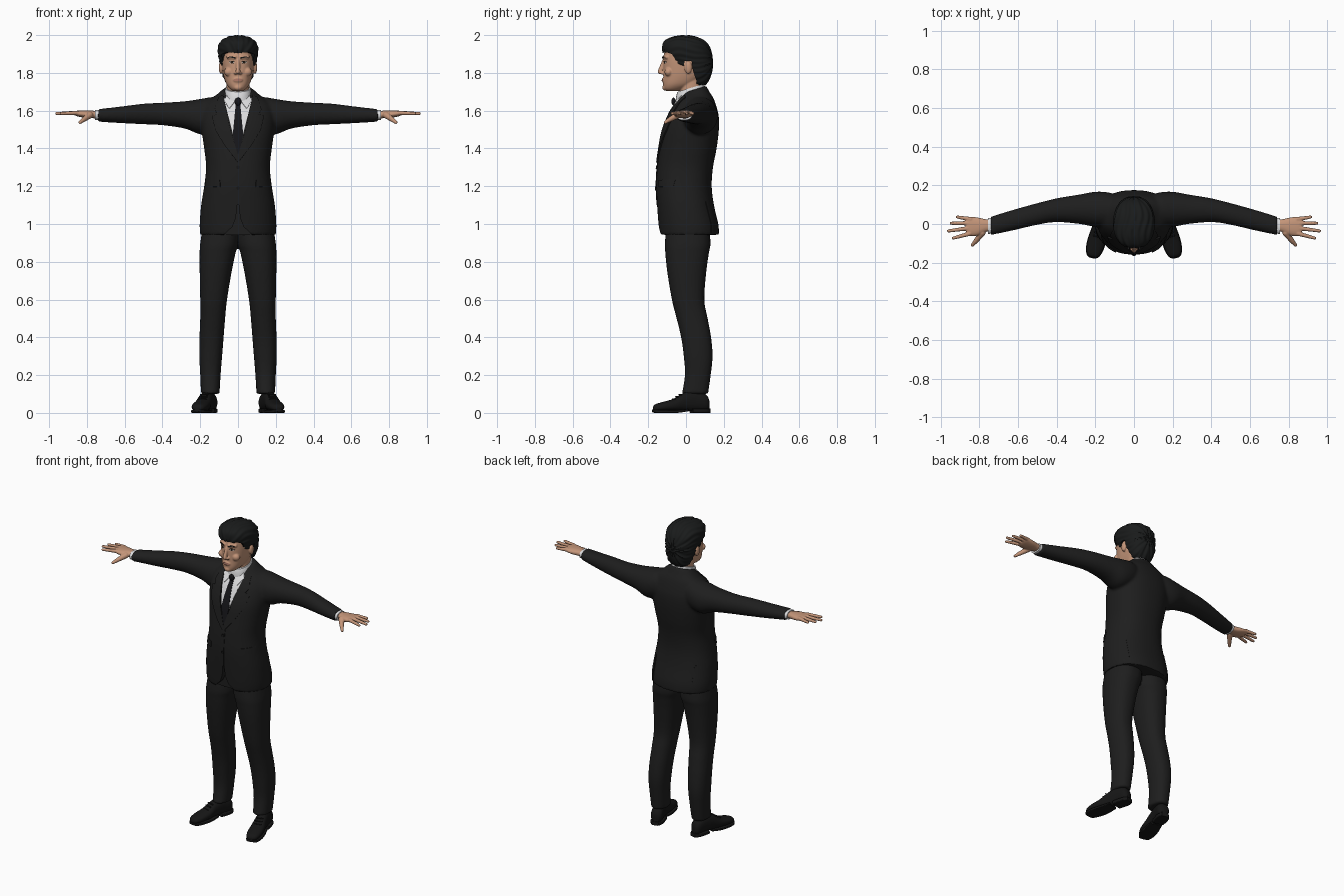
import bpy, bmesh
from math import tau, sin, cos, atan2, copysign, radians
from mathutils import Vector, Matrix
from mathutils.bvhtree import BVHTree

if "Cube" in bpy.data.objects:
    bpy.data.objects.remove(bpy.data.objects["Cube"])


def material(name, *rgb):
    mat = bpy.data.materials.new(name)
    mat.use_nodes = True
    mat.diffuse_color = (*rgb, 1)
    shader = next(n for n in mat.node_tree.nodes if n.type == "BSDF_PRINCIPLED")
    shader.inputs["Base Color"].default_value = (*rgb, 1)
    shader.inputs["Roughness"].default_value = 0.8
    return mat


SUIT = material("suit black", .013, .013, .013)
HAIR = material("hair black", .010, .011, .011)
SHOE = material("shoe black", .008, .008, .008)
TIE = material("tie black", .008, .008, .010)
SHIRT = material("shirt white", .72, .72, .73)
SKIN = material("skin", .55, .30, .19)
LIPS = material("lip", .40, .18, .13)
EYE = material("eye white", .5, .45, .4)
IRIS = material("iris brown", .02, .012, .008)


def spline(rows, steps):
    """Catmull-Rom through rows of numbers."""
    out = []
    for i in range(len(rows) - 1):
        a, b, c, d = (rows[max(0, min(len(rows) - 1, i + k))] for k in (-1, 0, 1, 2))
        for s in range(steps):
            t = s / steps
            out.append([q + t * (r - p) / 2 + t * t * (p - 2.5 * q + 2 * r - s_ / 2)
                        + t ** 3 * (1.5 * (q - r) + (s_ - p) / 2)
                        for p, q, r, s_ in zip(a, b, c, d)])
    return out + [list(rows[-1])]


def loft(bm, rows, axis="z", n=32, power=2.3, steps=4, side=1, matrix=None):
    """Skin rings given as (position, min a, max a, min b, max b)."""
    loops = []
    for t, a0, a1, b0, b1 in spline(rows, steps):
        loop = []
        for i in range(n):
            c, s = cos(tau * i / n), sin(tau * i / n)
            a = (a0 + a1) / 2 + (a1 - a0) / 2 * copysign(abs(c) ** (2 / power), c)
            b = (b0 + b1) / 2 + (b1 - b0) / 2 * copysign(abs(s) ** (2 / power), s)
            p = Vector({"z": (a, b, t), "x": (t, a, b), "y": (a, t, b)}[axis])
            p = matrix @ p if matrix else p
            loop.append(bm.verts.new((p.x * side, p.y, p.z)))
        loops.append(loop)
    for lo, hi in zip(loops, loops[1:]):
        for i in range(n):
            bm.faces.new((lo[i], lo[i - 1], hi[i - 1], hi[i]))
    bm.faces.new(loops[0])
    bm.faces.new(loops[-1])


def sym(rows):
    return [(z, -w, w, front, back) for z, w, front, back in rows]


def ball(bm, p, size):
    m = Matrix.Translation(p) @ Matrix.Diagonal((*size, 1))
    bmesh.ops.create_icosphere(bm, subdivisions=3, radius=1, matrix=m)


def capsule(bm, p, q, r0, r1):
    p, q = Vector(p), Vector(q)
    m = Matrix.Translation((p + q) / 2) @ (q - p).to_track_quat("Z", "Y").to_matrix().to_4x4()
    bmesh.ops.create_cone(bm, cap_ends=True, segments=16, radius1=r0, radius2=r1,
                          depth=(q - p).length, matrix=m)
    ball(bm, p, (r0,) * 3)
    ball(bm, q, (r1,) * 3)


def finish(name, bm, mat, voxel=0, relax=0, cutter=None, thick=0):
    """Make the object and settle its modifiers into the mesh."""
    if not thick:
        bmesh.ops.recalc_face_normals(bm, faces=bm.faces)
    mesh = bpy.data.meshes.new(name)
    bm.to_mesh(mesh)
    bm.free()
    obj = bpy.data.objects.new(name, mesh)
    bpy.context.collection.objects.link(obj)
    if voxel:
        obj.modifiers.new("blend", "REMESH").voxel_size = voxel
    if relax:
        mod = obj.modifiers.new("relax", "SMOOTH")
        mod.factor, mod.iterations = .5, relax
    if cutter:
        mod = obj.modifiers.new("cut", "BOOLEAN")
        mod.object, mod.operation = cutter, "DIFFERENCE"
    if thick:
        mod = obj.modifiers.new("thickness", "SOLIDIFY")
        mod.thickness, mod.offset = thick, -1
    bpy.context.view_layer.update()
    graph = bpy.context.evaluated_depsgraph_get()
    baked = bpy.data.meshes.new_from_object(obj.evaluated_get(graph))
    obj.modifiers.clear()
    obj.data = baked
    baked.materials.clear()
    baked.materials.append(mat)
    for face in baked.polygons:
        face.use_smooth, face.material_index = True, 0
    baked.set_sharp_from_angle(angle=radians(42))
    if cutter:
        bpy.data.objects.remove(cutter)
    return obj


def prism(outline, place, lo, hi):
    """Closed extrusion used as a cutter."""
    bm = bmesh.new()
    ends = [[bm.verts.new(place(u, v, w)) for u, v in outline] for w in (lo, hi)]
    for i in range(len(outline)):
        bm.faces.new((ends[0][i], ends[0][i - 1], ends[1][i - 1], ends[1][i]))
    bm.faces.new(ends[0])
    bm.faces.new(ends[1])
    obj = finish("cutter", bm, SUIT)
    obj.hide_render = True
    return obj


def surface(obj):
    bm = bmesh.new()
    bm.from_mesh(obj.data)
    return BVHTree.FromBMesh(bm)


def plate(name, outline, tree, mat, lift, cell=.015, facing=-1):
    """Thin piece with an (x, z) outline, laid on a surface from front or back."""
    bm = bmesh.new()
    face = bm.faces.new([bm.verts.new((x, 0, z)) for x, z in outline])
    face.normal_update()
    if face.normal.y * facing < 0:
        face.normal_flip()
    for k in (0, 2):
        values = [p[k // 2] for p in outline]
        at = min(values) + cell
        while at < max(values):
            axis = Vector((k == 0, 0, k == 2))
            bmesh.ops.bisect_plane(bm, geom=bm.verts[:] + bm.edges[:] + bm.faces[:],
                                   plane_co=axis * at, plane_no=axis)
            at += cell
    for v in bm.verts:
        hit = tree.ray_cast(Vector((v.co.x, facing, v.co.z)), Vector((0, -facing, 0)))[0]
        if hit is None:
            hit = tree.find_nearest(Vector((v.co.x, .1 * facing, v.co.z)))[0]
        v.co.y = hit.y + facing * lift
    return finish(name, bm, mat, thick=min(lift + .002, .0095))


def oval(x, z, rx, rz, n=20):
    return [(x + rx * cos(tau * i / n), z + rz * sin(tau * i / n)) for i in range(n)]


def flip(outline, side):
    return [(x * side, z) for x, z in outline]


SIDES = (("left", 1), ("right", -1))

# Jacket: torso and sleeves blended, with rounded front corners at the hem
bm = bmesh.new()
loft(bm, sym([(.943, .2, -.14, .175), (1, .203, -.146, .171), (1.1, .195, -.153, .148),
              (1.2, .179, -.158, .136), (1.3, .169, -.153, .143), (1.4, .179, -.14, .162),
              (1.5, .193, -.122, .174), (1.58, .194, -.09, .172), (1.64, .168, -.06, .15),
              (1.675, .115, -.038, .125), (1.705, .078, -.02, .106)]), n=48)
for v in bm.verts:
    v.co.z += .3 * (v.co.y - .02) * max(0, min(1, (v.co.z - 1.6) / .1))
for _, s in SIDES:
    loft(bm, [(.06, .02, .14, 1.52, 1.66), (.13, -.01, .163, 1.49, 1.672),
              (.2, -.015, .167, 1.475, 1.662), (.28, 0, .153, 1.505, 1.65),
              (.4, .01, .133, 1.523, 1.642), (.5, -.004, .108, 1.528, 1.637),
              (.62, -.032, .075, 1.534, 1.622), (.742, -.058, .038, 1.542, 1.608)],
         axis="x", power=2.1, side=s)
hem = [(.004, 1.1), (.012, 1.03), (.03, .985), (.06, .957), (.1, .92)]
hem_cutter = prism(hem + flip(hem[::-1], -1), lambda x, z, y: (x, y, z), -.3, -.112)
jacket = finish("jacket", bm, SUIT, voxel=.009, relax=4, cutter=hem_cutter)
cloth = surface(jacket)

# Trousers
bm = bmesh.new()
for _, s in SIDES:
    loft(bm, [(1.02, -.01, .18, -.1, .12), (.9, -.003, .2, -.112, .13), (.85, .012, .203, -.11, .122),
              (.75, .033, .203, -.1, .108), (.6, .058, .2, -.075, .097), (.5, .068, .2, -.05, .115),
              (.4, .076, .204, -.026, .133), (.3, .084, .205, -.012, .141), (.2, .092, .2, -.006, .131),
              (.1, .098, .196, -.022, .117)], side=s)
finish("trousers", bm, SUIT, voxel=.009, relax=3)

# Shoes, toes turned outward
for label, s in SIDES:
    turn = Matrix.Translation((.175, -.015, 0)) @ Matrix.Rotation(radians(15), 4, "Z")
    bm = bmesh.new()
    loft(bm, [(-.163, -.012, .012, .016, .032), (-.15, -.033, .03, .01, .046),
              (-.11, -.045, .042, .01, .058), (-.05, -.045, .043, .01, .075), (0, -.038, .038, .01, .104),
              (.06, -.036, .036, .01, .118), (.12, -.036, .036, .01, .1), (.14, -.02, .02, .02, .07)],
         axis="y", side=s, matrix=turn)
    finish(label + "_shoe", bm, SHOE)
    bm = bmesh.new()
    loft(bm, [(-.167, -.014, .014, .006, .018), (-.15, -.036, .034, 0, .016), (-.1, -.049, .046, 0, .016),
              (-.04, -.046, .044, 0, .016), (.02, -.037, .037, .008, .02)],
         axis="y", power=6, side=s, matrix=turn)
    loft(bm, [(.045, -.038, .038, 0, .024), (.115, -.039, .039, 0, .024), (.145, -.022, .022, 0, .024)],
         axis="y", power=6, side=s, matrix=turn)
    finish(label + "_sole", bm, SHOE)
    # Shoelaces
    bm = bmesh.new()
    for k in range(3):
        y, z = -.052 + .018 * k, .073 + .012 * k
        points = [turn @ Vector((x, y, z)) for x in (-.02, .02)]
        capsule(bm, *[(p.x * s, p.y, p.z) for p in points], .004, .004)
    finish(label + "_laces", bm, SHOE)

# Shirt front, collar, tie, lapels and pockets
plate("shirt_front", [(-.075, 1.665), (.075, 1.665), (0, 1.37)], cloth, SHIRT, .003)
bm = bmesh.new()
loft(bm, sym([(1.635, .08, -.058, .105), (1.69, .071, -.053, .102), (1.716, .066, -.045, .096)]))
for v in bm.verts:
    v.co.z += .3 * (v.co.y - .01)
finish("shirt_collar", bm, SHIRT)
half = [(.017, 1.655), (.012, 1.635), (.027, 1.48), (.012, 1.385)]
plate("tie", half + [(0, 1.355)] + flip(half[::-1], -1), cloth, TIE, .006)
bm = bmesh.new()
ball(bm, (0, -.066, 1.648), (.018, .011, .021))
finish("tie_knot", bm, TIE)
for label, s in SIDES:
    plate(label + "_collar_wing", flip([(.01, 1.658), (.06, 1.682), (.074, 1.655), (.046, 1.612)], s),
          cloth, SHIRT, .008)
    lapel = [(.078, 1.685), (.104, 1.672), (.125, 1.605), (.108, 1.582), (.138, 1.574),
             (.122, 1.5), (.07, 1.415), (0, 1.325), (0, 1.365), (.045, 1.515)]
    plate(label + "_lapel", flip(lapel, s), cloth, SUIT, .008)
    plate(label + "_pocket_flap", flip([(.095, 1.197), (.097, 1.232), (.17, 1.238), (.172, 1.198)], s),
          cloth, SUIT, .006)
    plate(label + "_back_vent", flip([(.14, .955), (.14, 1.12), (.148, 1.12), (.15, .955)], s),
          cloth, SUIT, .004, facing=1)
plate("front_overlap", [(-.012, 1.1), (-.012, 1.335), (.012, 1.335), (.004, 1.1)], cloth, SUIT, .003)
for k, z in enumerate((1.3, 1.19)):
    plate(f"button_{k + 1}", oval(0, z, .009, .009), cloth, SHOE, .007)

# Shirt cuffs and hands
for label, s in SIDES:
    bm = bmesh.new()
    loft(bm, [(.71, -.046, .035, 1.55, 1.605), (.756, -.052, .031, 1.55, 1.603)], axis="x", side=s)
    finish(label + "_cuff", bm, SHIRT)
    bm = bmesh.new()
    loft(bm, [(.735, -.036, .02, 1.558, 1.596), (.77, -.042, .025, 1.56, 1.6),
              (.81, -.06, .034, 1.562, 1.601), (.85, -.061, .037, 1.57, 1.6),
              (.867, -.05, .03, 1.577, 1.597)], axis="x", side=s)
    for x0, y0, x1, y1 in ((.85, -.05, .935, -.073), (.857, -.022, .96, -.036),
                           (.855, .004, .946, .004), (.845, .025, .914, .036)):
        capsule(bm, (x0 * s, y0, 1.588), (x1 * s, y1, 1.585), .0118, .0082)
    joint = (.818 * s, -.088, 1.552)
    capsule(bm, (.785 * s, -.045, 1.576), joint, .018, .0125)
    capsule(bm, joint, (.836 * s, -.109, 1.538), .0125, .009)
    finish(label + "_hand", bm, SKIN, voxel=.0035, relax=4)

# Head, neck, nose and ears blended together
bm = bmesh.new()
loft(bm, sym([(1.58, .062, -.01, .095), (1.66, .06, -.032, .09), (1.75, .06, -.03, .086),
              (1.82, .06, -.03, .09)]))
loft(bm, sym([(1.703, .02, -.1, -.05), (1.714, .04, -.116, -.01), (1.74, .061, -.121, .05),
              (1.78, .075, -.12, .1), (1.82, .082, -.12, .125), (1.87, .086, -.118, .13),
              (1.92, .083, -.112, .125), (1.96, .065, -.085, .1), (1.982, .03, -.04, .05)]), n=48)
capsule(bm, (0, -.117, 1.866), (0, -.138, 1.806), .009, .0125)
ball(bm, (0, -.11, 1.722), (.022, .016, .016))
ball(bm, (0, -.117, 1.762), (.026, .012, .014))
for _, s in SIDES:
    ball(bm, (.012 * s, -.126, 1.799), (.01, .012, .008))
    ball(bm, (.09 * s, .012, 1.828), (.012, .02, .034))
    ball(bm, (.048 * s, -.092, 1.805), (.026, .022, .024))
    capsule(bm, (.016 * s, -.115, 1.882), (.052 * s, -.1, 1.883), .011, .01)
head = finish("head", bm, SKIN, voxel=.004, relax=5)
skin = surface(head)

# Eyes, brows and mouth
for label, s in SIDES:
    plate(label + "_eye", oval(.033 * s, 1.856, .014, .006), skin, EYE, .001)
    plate(label + "_iris", oval(.033 * s, 1.856, .006, .006), skin, IRIS, .002)
    plate(label + "_upper_lid", flip([(.017, 1.857), (.026, 1.864), (.042, 1.864), (.05, 1.857),
                                      (.042, 1.861), (.026, 1.861)], s), skin, IRIS, .002)
    plate(label + "_brow", flip([(.014, 1.876), (.016, 1.883), (.042, 1.888), (.057, 1.88),
                                 (.042, 1.882)], s), skin, HAIR, .003)
plate("mouth", oval(0, 1.763, .024, .007), skin, LIPS, .002)

# Hair: swept-back strands, opened around face and ears
bm = bmesh.new()
loft(bm, sym([(1.735, .05, .02, .1), (1.76, .072, 0, .12), (1.8, .087, -.03, .135),
              (1.85, .097, -.08, .141), (1.9, .106, -.118, .136), (1.94, .106, -.124, .123),
              (1.97, .09, -.112, .098), (1.99, .058, -.075, .06), (1.999, .02, -.03, .02)]),
     n=128, steps=8)
for v in bm.verts:
    ang = atan2(v.co.z - 1.86, v.co.x)
    out = Vector((cos(ang), 0, sin(ang)))
    v.co += out * .0022 * (sin(ang * 24 + 2 * sin(v.co.y * 28)) - .5)
    v.co.y += .003 * sin(ang * 13) * (1 if v.co.y < 0 else -1)
face_line = [(-.3, 1.893), (-.1, 1.908), (-.075, 1.9), (-.058, 1.875), (-.046, 1.825), (-.014, 1.82),
             (-.008, 1.862), (.03, 1.862), (.037, 1.81), (.055, 1.76), (.06, 1.6), (-.3, 1.6)]
hair_cutter = prism(face_line, lambda y, z, x: (x, y, z), -.3, .3)
finish("hair", bm, HAIR, cutter=hair_cutter)
